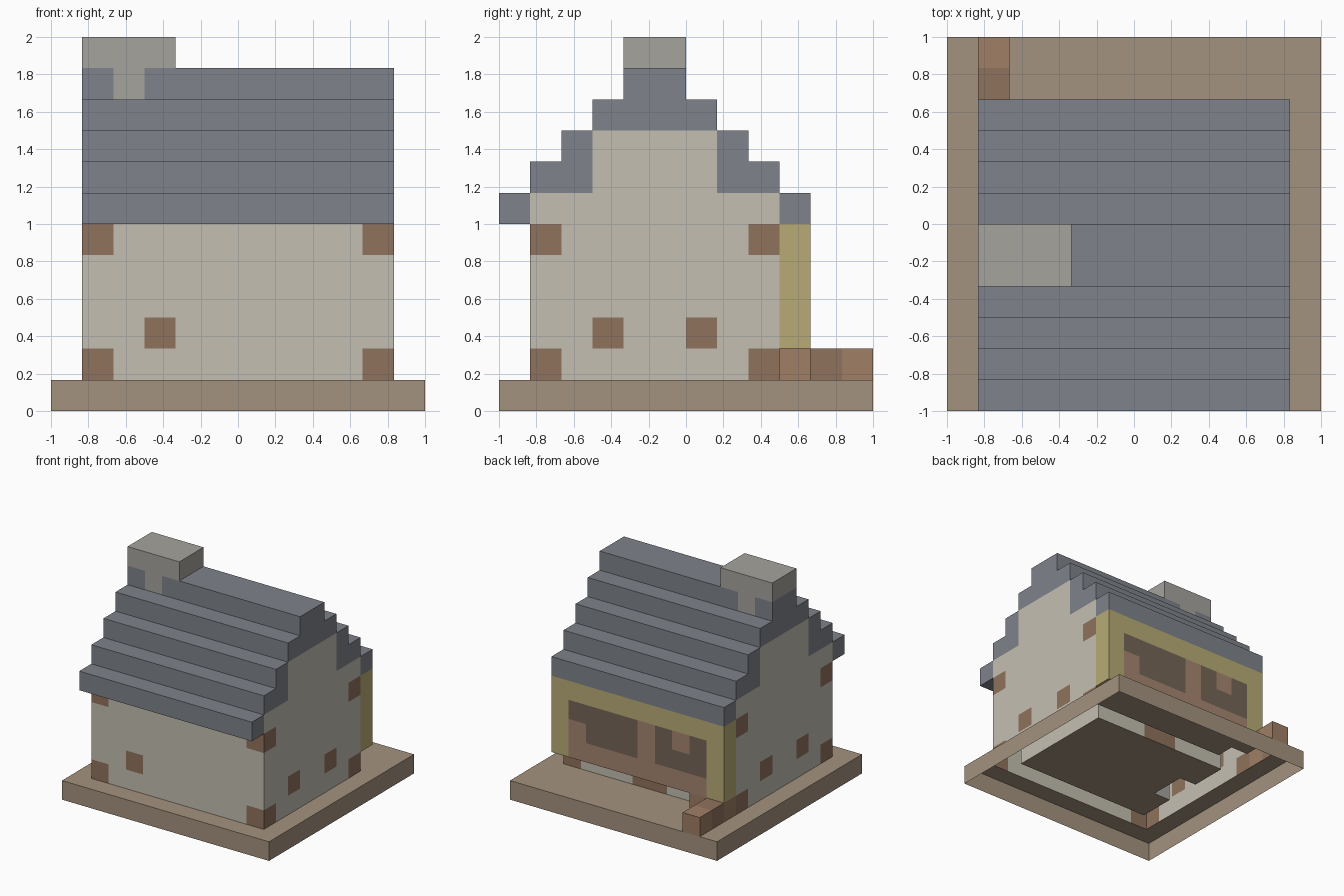
import bpy, bmesh
from mathutils import Vector

if "Cube" in bpy.data.objects:
    bpy.data.objects.remove(bpy.data.objects["Cube"])

U = 1 / 6                      # block edge length
cells = {}                     # (i, j, k) -> part name

COLOURS = {
    "base_slab": (0.37, 0.29, 0.21),
    "plaster_walls": (0.55, 0.52, 0.44),
    "timber_blocks": (0.28, 0.17, 0.11),
    "back_frame": (0.48, 0.41, 0.18),
    "back_panel": (0.38, 0.24, 0.16),
    "back_windows": (0.18, 0.13, 0.095),
    "roof": (0.21, 0.23, 0.26),
    "chimney": (0.38, 0.37, 0.34),
    "step": (0.35, 0.21, 0.13),
}


def fill(part, xs, ys, zs):
    """Fill inclusive block ranges with a part (later fills repaint)."""
    for i in range(xs[0], xs[1] + 1):
        for j in range(ys[0], ys[1] + 1):
            for k in range(zs[0], zs[1] + 1):
                cells[i, j, k] = part


# ground slab
fill("base_slab", (0, 11), (0, 11), (0, 0))

# house walls with stepped gables
for i in (1, 10):
    fill("plaster_walls", (i, i), (1, 8), (1, 6))
    fill("plaster_walls", (i, i), (3, 6), (7, 8))
for j in (1, 8):
    fill("plaster_walls", (1, 10), (j, j), (1, 6))

# timber blocks at the corners and scattered in the walls
for i in (1, 10):
    for j in (1, 8):
        for k in (1, 5):
            fill("timber_blocks", (i, i), (j, j), (k, k))
    for j in (3, 6):
        fill("timber_blocks", (i, i), (j, j), (2, 2))
fill("timber_blocks", (3, 3), (1, 1), (2, 2))
fill("timber_blocks", (5, 6), (8, 8), (1, 1))

# overhanging back bay: frame, panel, windows
fill("back_frame", (1, 10), (9, 9), (2, 5))
fill("back_panel", (2, 9), (9, 9), (2, 4))
fill("back_windows", (6, 9), (9, 9), (4, 4))
fill("back_windows", (6, 8), (9, 9), (3, 3))
fill("back_windows", (2, 4), (9, 9), (3, 4))
fill("back_panel", (3, 3), (9, 9), (4, 4))

# stepped roof, mirrored about the ridge
for a, b, k in ((0, 0, 6), (1, 2, 7), (2, 2, 8), (3, 4, 9), (4, 4, 10)):
    fill("roof", (1, 10), (a, b), (k, k))
    fill("roof", (1, 10), (9 - b, 9 - a), (k, k))

# chimney stack and cap
fill("chimney", (2, 2), (4, 5), (1, 10))
fill("chimney", (1, 3), (4, 5), (11, 11))

# low step at the back corner
fill("step", (1, 2), (9, 9), (1, 1))
fill("step", (1, 1), (10, 11), (1, 1))
fill("timber_blocks", (1, 1), (10, 10), (1, 1))


def build(part, colour):
    """Skin the part's blocks, keeping only faces that touch open air."""
    bm = bmesh.new()
    for c in [c for c, p in cells.items() if p == part]:
        for axis in range(3):
            for side in (0, 1):
                n = list(c)
                n[axis] += 2 * side - 1
                if tuple(n) in cells or n[2] < 0:   # underside stays open
                    continue
                u, v = (axis + 1) % 3, (axis + 2) % 3
                ring = []
                for a, b in ((0, 0), (1, 0), (1, 1), (0, 1)):
                    p = list(c)
                    p[axis] += side
                    p[u] += a
                    p[v] += b
                    ring.append(bm.verts.new(Vector((p[0] - 6, p[1] - 6, p[2])) * U))
                bm.faces.new(ring if side else ring[::-1])
    bmesh.ops.remove_doubles(bm, verts=bm.verts[:], dist=1e-4)
    mesh = bpy.data.meshes.new(part)
    bm.to_mesh(mesh)
    bm.free()
    mat = bpy.data.materials.new(part)
    mat.diffuse_color = (*colour, 1)
    mat.use_nodes = True
    mat.node_tree.nodes["Principled BSDF"].inputs["Base Color"].default_value = mat.diffuse_color
    mesh.materials.append(mat)
    bpy.context.collection.objects.link(bpy.data.objects.new(part, mesh))


for part, colour in COLOURS.items():
    build(part, colour)
